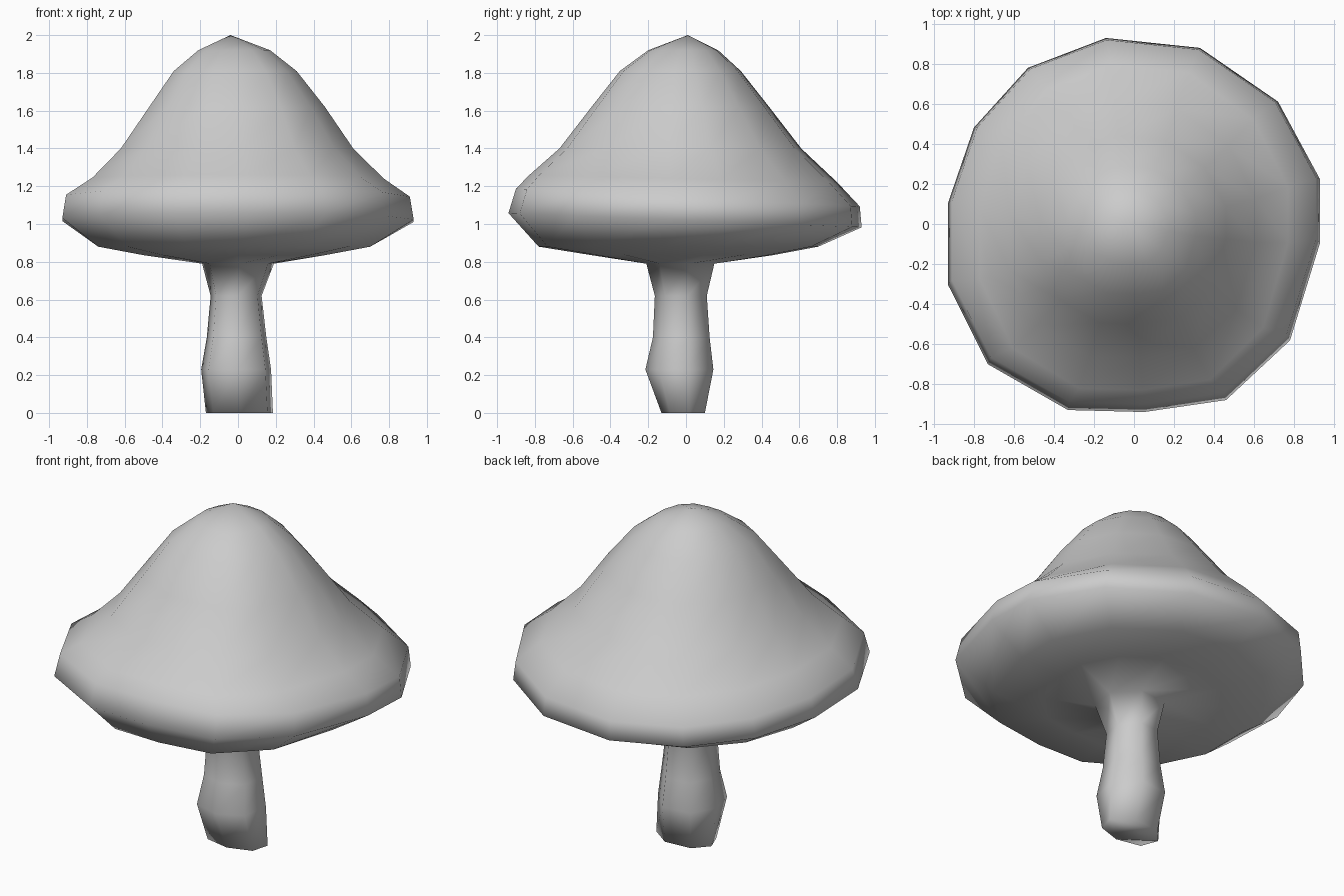
import bpy
import bmesh

cube = bpy.data.objects.get("Cube")
if cube:
    bpy.data.objects.remove(cube)

# One plain material
grey = bpy.data.materials.new("plain grey")
grey.use_nodes = True
colour = (0.6, 0.6, 0.6, 1)
grey.diffuse_color = colour
grey.node_tree.nodes["Principled BSDF"].inputs["Base Color"].default_value = colour

# Uneven hand-shaped outline of the cap rim, counter-clockwise
OUTLINE = [(.33, .89), (-.14, .94), (-.53, .79), (-.80, .49), (-.93, .11),
           (-.93, -.30), (-.73, -.70), (-.33, -.93), (.05, -.94), (.46, -.88),
           (.78, -.58), (.93, -.09), (.93, .23), (.72, .62)]

# Cross-sections: height, x range, y range, forward tilt
CAP = [(1.92, -.21, .17, -.20, .17, 0),
       (1.81, -.34, .31, -.35, .29, 0),
       (1.62, -.47, .46, -.50, .44, 0),
       (1.40, -.62, .61, -.67, .61, 0),
       (1.24, -.77, .77, -.83, .80, .02),
       (1.14, -.91, .91, -.90, .92, .05),
       (1.02, -.93, .93, -.94, .93, .04),
       (.88, -.74, .70, -.78, .70, 0),
       (.835, -.50, .46, -.50, .46, 0)]
STEM = [(.79, -.19, .19, -.21, .15, 0),
        (.62, -.145, .125, -.165, .11, 0),
        (.40, -.165, .15, -.175, .125, 0),
        (.23, -.195, .175, -.215, .145, 0),
        (0, -.17, .185, -.13, .10, 0)]


def ring(bm, section, points):
    """Fit the outline into the ranges of one cross-section."""
    z, x0, x1, y0, y1, tilt = section
    xs, ys = zip(*points)

    def fit(v, values, low, high):
        lo, hi = min(values), max(values)
        return low + (v - lo) / (hi - lo) * (high - low)

    return [bm.verts.new((fit(x, xs, x0, x1), fit(y, ys, y0, y1), z - tilt * y))
            for x, y in points]


def skin(bm, upper, lower):
    """Join two rings; the lower one may have half as many points."""
    n, m = len(upper), len(lower)
    for i in range(n):
        j = (i + 1) % n
        a, b = lower[i * m // n], lower[((i + 1) * m // n) % m]
        bm.faces.new([upper[j], upper[i], a] if a is b else [upper[j], upper[i], a, b])


# Cap and stem form one continuous skin
bm = bmesh.new()
rings = [ring(bm, s, OUTLINE) for s in CAP]
rings += [ring(bm, s, OUTLINE[::2]) for s in STEM]
for upper, lower in zip(rings, rings[1:]):
    skin(bm, upper, lower)

# Peak of the cap and sole of the stem
peak = bm.verts.new((-.04, .01, 2))
first = rings[0]
for i, v in enumerate(first):
    bm.faces.new([peak, v, first[(i + 1) % len(first)]])
bm.faces.new(rings[-1])
bmesh.ops.recalc_face_normals(bm, faces=bm.faces)
for face in bm.faces:
    face.smooth = True

mesh = bpy.data.meshes.new("mushroom")
bm.to_mesh(mesh)
bm.free()
mesh.materials.append(grey)
mushroom = bpy.data.objects.new("mushroom", mesh)
bpy.context.collection.objects.link(mushroom)
